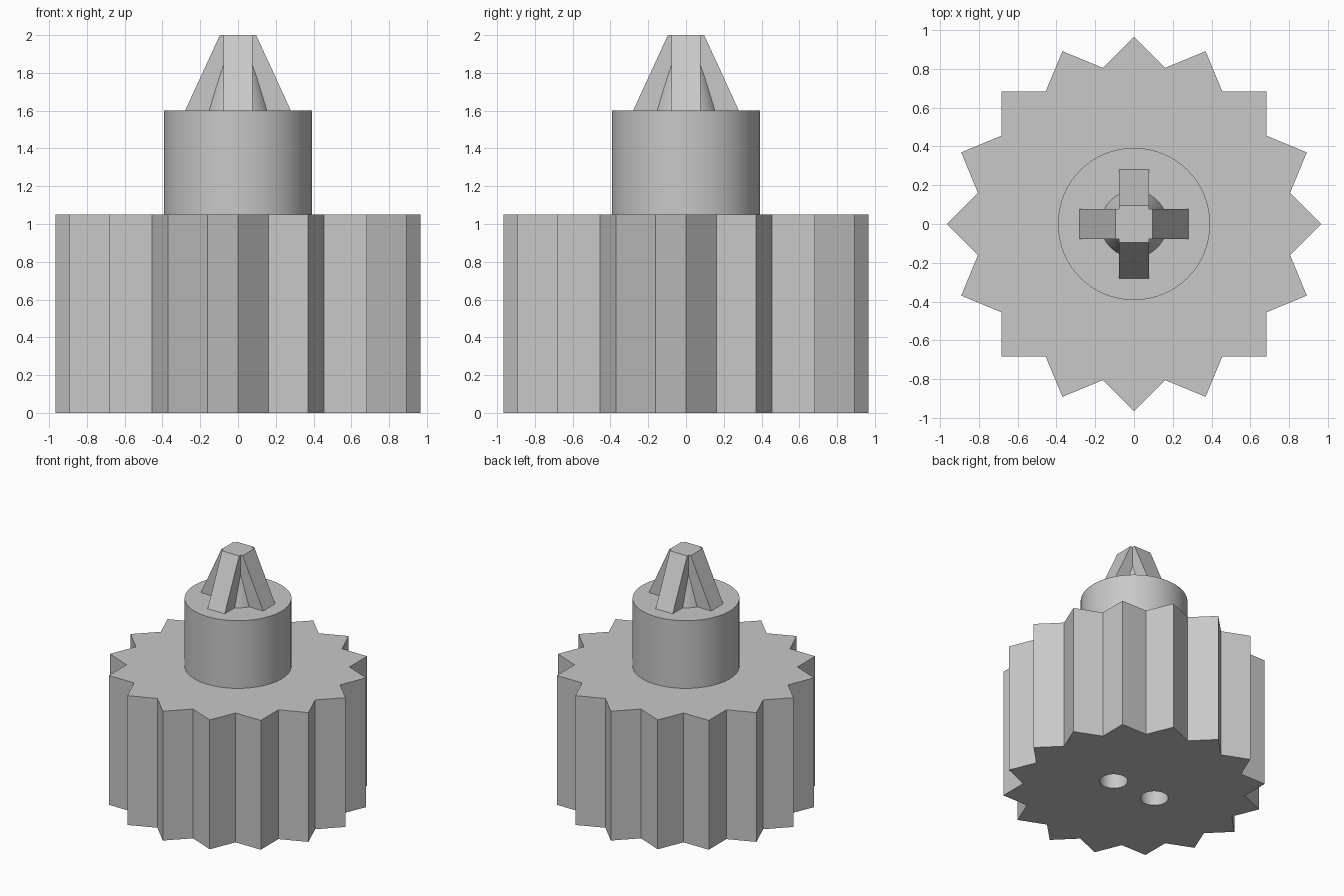
import bpy, bmesh
from math import sin, cos, pi, radians

cube = bpy.data.objects.get("Cube")
if cube:
    bpy.data.objects.remove(cube, do_unlink=True)

TEETH = 16
BODY_TOP, SHAFT_TOP, TIP_TOP = 1.05, 1.6, 2.0

grey = bpy.data.materials.new("plain grey")
grey.use_nodes = True
grey.diffuse_color = (0.58, 0.58, 0.58, 1)
grey.node_tree.nodes["Principled BSDF"].inputs["Base Color"].default_value = grey.diffuse_color


def loft(name, bottom, top, z0, z1):
    """Solid between two matching outlines."""
    bm = bmesh.new()
    low = [bm.verts.new((x, y, z0)) for x, y in bottom]
    high = [bm.verts.new((x, y, z1)) for x, y in top]
    n = len(low)
    bm.faces.new(low[::-1])
    bm.faces.new(high)
    for i in range(n):
        j = (i + 1) % n
        bm.faces.new((low[i], low[j], high[j], high[i]))
    mesh = bpy.data.meshes.new(name)
    bm.to_mesh(mesh)
    bm.free()
    mesh.materials.append(grey)
    obj = bpy.data.objects.new(name, mesh)
    bpy.context.collection.objects.link(obj)
    return obj


def circle(r, n=64, cx=0):
    return [(cx + r * cos(2 * pi * i / n), r * sin(2 * pi * i / n)) for i in range(n)]


def cross(arm, half):
    """Outline of a plus sign, one arm after another."""
    pts = []
    for k in range(4):
        c, s = cos(k * pi / 2), sin(k * pi / 2)
        for x, y in ((arm, -half), (arm, half), (half, half)):
            pts.append((x * c - y * s, x * s + y * c))
    return pts


def activate(obj):
    bpy.ops.object.select_all(action='DESELECT')
    obj.select_set(True)
    bpy.context.view_layer.objects.active = obj


# Toothed body
star = []
for i in range(2 * TEETH):
    r = 0.821 if i % 2 else 0.965
    star.append((r * cos(pi * i / TEETH), r * sin(pi * i / TEETH)))
body = loft("toothed_body", star, star, 0, BODY_TOP)

# Two round holes in the underside
for side in (-1, 1):
    hole = circle(0.103, 48, side * 0.195)
    cutter = loft("hole_cutter", hole, hole, -0.1, 0.8)
    cutter.hide_render = True
    mod = body.modifiers.new("hole", 'BOOLEAN')
    mod.operation, mod.solver, mod.object = 'DIFFERENCE', 'EXACT', cutter
    activate(body)
    bpy.ops.object.modifier_apply(modifier=mod.name)
    bpy.data.objects.remove(cutter, do_unlink=True)

# Shaft, cross-shaped driver tip and its conical core
shaft = loft("shaft", circle(0.393), circle(0.393), BODY_TOP, SHAFT_TOP)
loft("cross_tip", cross(0.28, 0.077), cross(0.096, 0.077), SHAFT_TOP, TIP_TOP)
core = loft("tip_core", circle(0.171), circle(0.07), SHAFT_TOP, TIP_TOP - 0.01)

for obj in (body, shaft, core):
    activate(obj)
    bpy.ops.object.shade_smooth_by_angle(angle=radians(20))
